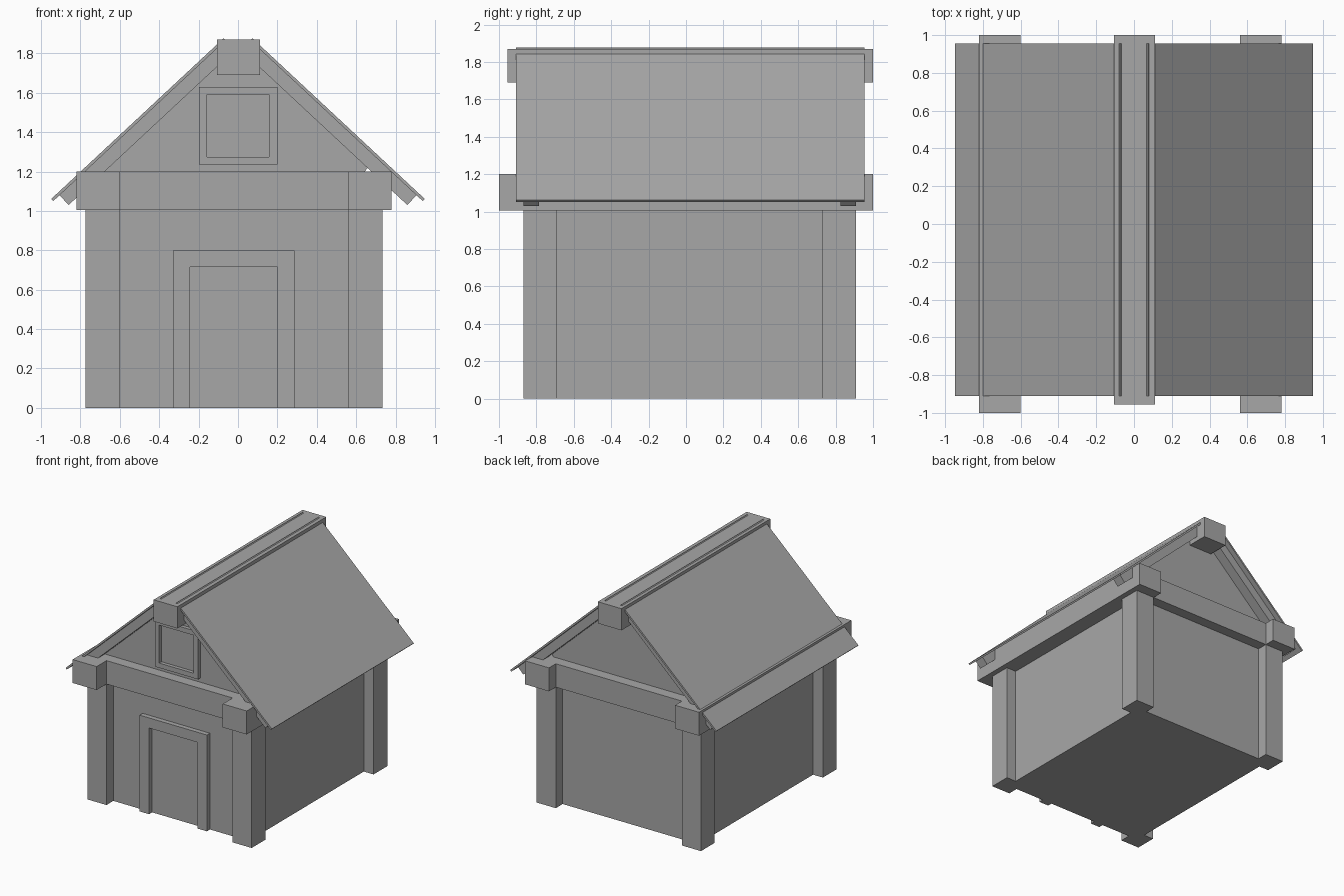
import bpy
import bmesh
from mathutils import Vector

cube = bpy.data.objects.get("Cube")
if cube:
    bpy.data.objects.remove(cube, do_unlink=True)

grey = bpy.data.materials.new("plain_grey")
grey.use_nodes = True
colour = (0.39, 0.39, 0.39, 1)
grey.diffuse_color = colour
grey.node_tree.nodes["Principled BSDF"].inputs["Base Color"].default_value = colour


def prism(name, profile, y0, y1):
    """Extrude an x-z outline from y0 to y1."""
    bm = bmesh.new()
    face = bm.faces.new([bm.verts.new((x, y0, z)) for x, z in profile])
    new = bmesh.ops.extrude_face_region(bm, geom=[face])["geom"]
    moved = [v for v in new if isinstance(v, bmesh.types.BMVert)]
    bmesh.ops.translate(bm, verts=moved, vec=(0, y1 - y0, 0))
    bmesh.ops.recalc_face_normals(bm, faces=bm.faces)
    mesh = bpy.data.meshes.new(name)
    bm.to_mesh(mesh)
    bm.free()
    mesh.materials.append(grey)
    obj = bpy.data.objects.new(name, mesh)
    bpy.context.collection.objects.link(obj)
    return obj


def box(name, x0, x1, y0, y1, z0, z1):
    return prism(name, [(x0, z0), (x1, z0), (x1, z1), (x0, z1)], y0, y1)


# Roof slope: distance along it from the apex, and depth below its surface
APEX = Vector((0, 1.945))
DOWN = Vector((1, -0.932)).normalized()
INTO = Vector((DOWN.y, -DOWN.x))


def slope_point(side, along, depth):
    p = APEX + DOWN * along + INTO * depth
    return side * p.x, p.y


def slope_slab(name, side, start, end, top, bottom, y0, y1):
    corners = [(start, top), (end, top), (end, bottom), (start, bottom)]
    prism(name, [slope_point(side, a, d) for a, d in corners], y0, y1)


# Walls and gables as one solid body
WALL_FRONT, WALL_BACK = -0.78, 0.82
prism("walls", [(-0.685, 0), (0.645, 0), (0.645, 1.2), (0.68, 1.25), (0, 1.86),
                (-0.68, 1.25), (-0.685, 1.2)], WALL_FRONT, WALL_BACK)

# Corner posts and the beams resting on them
POST_Y = {"front": (-0.87, -0.69), "back": (0.73, 0.91)}
for end, (y0, y1) in POST_Y.items():
    box(f"{end}_right_post", -0.775, -0.6, y0, y1, 0, 1.005)
    box(f"{end}_left_post", 0.56, 0.735, y0, y1, 0, 1.005)
    box(f"{end}_cross_beam", -0.6, 0.56, y0, y1, 1.005, 1.2)
box("right_side_beam", -0.82, -0.6, -1, 1, 1.005, 1.2)
box("left_side_beam", 0.56, 0.78, -1, 1, 1.005, 1.2)

# Ridge beam, roof panels and rafters
box("ridge_beam", -0.107, 0.111, -0.955, 1, 1.69, 1.87)
for side, label in ((-1, "right"), (1, "left")):
    slope_slab(f"{label}_roof_panel", side, 0.1, 1.296, 0, 0.015, -0.91, 0.955)
    slope_slab(f"{label}_front_rafter", side, 0.1, 1.253, 0.015, 0.083, -0.87, -0.785)
    slope_slab(f"{label}_back_rafter", side, 0.1, 1.253, 0.015, 0.083, 0.825, 0.91)

# Door frame
DOOR_Y = (WALL_FRONT - 0.04, WALL_FRONT + 0.01)
box("door_right_jamb", -0.33, -0.243, *DOOR_Y, 0, 0.716)
box("door_left_jamb", 0.2, 0.288, *DOOR_Y, 0, 0.716)
box("door_lintel", -0.33, 0.288, *DOOR_Y, 0.716, 0.8)

# Gable window frame
WINDOW_Y = (WALL_FRONT - 0.03, WALL_FRONT + 0.01)
box("window_sill", -0.197, 0.2, *WINDOW_Y, 1.235, 1.275)
box("window_head", -0.197, 0.2, *WINDOW_Y, 1.59, 1.63)
box("window_right_stile", -0.197, -0.157, *WINDOW_Y, 1.275, 1.59)
box("window_left_stile", 0.157, 0.2, *WINDOW_Y, 1.275, 1.59)
